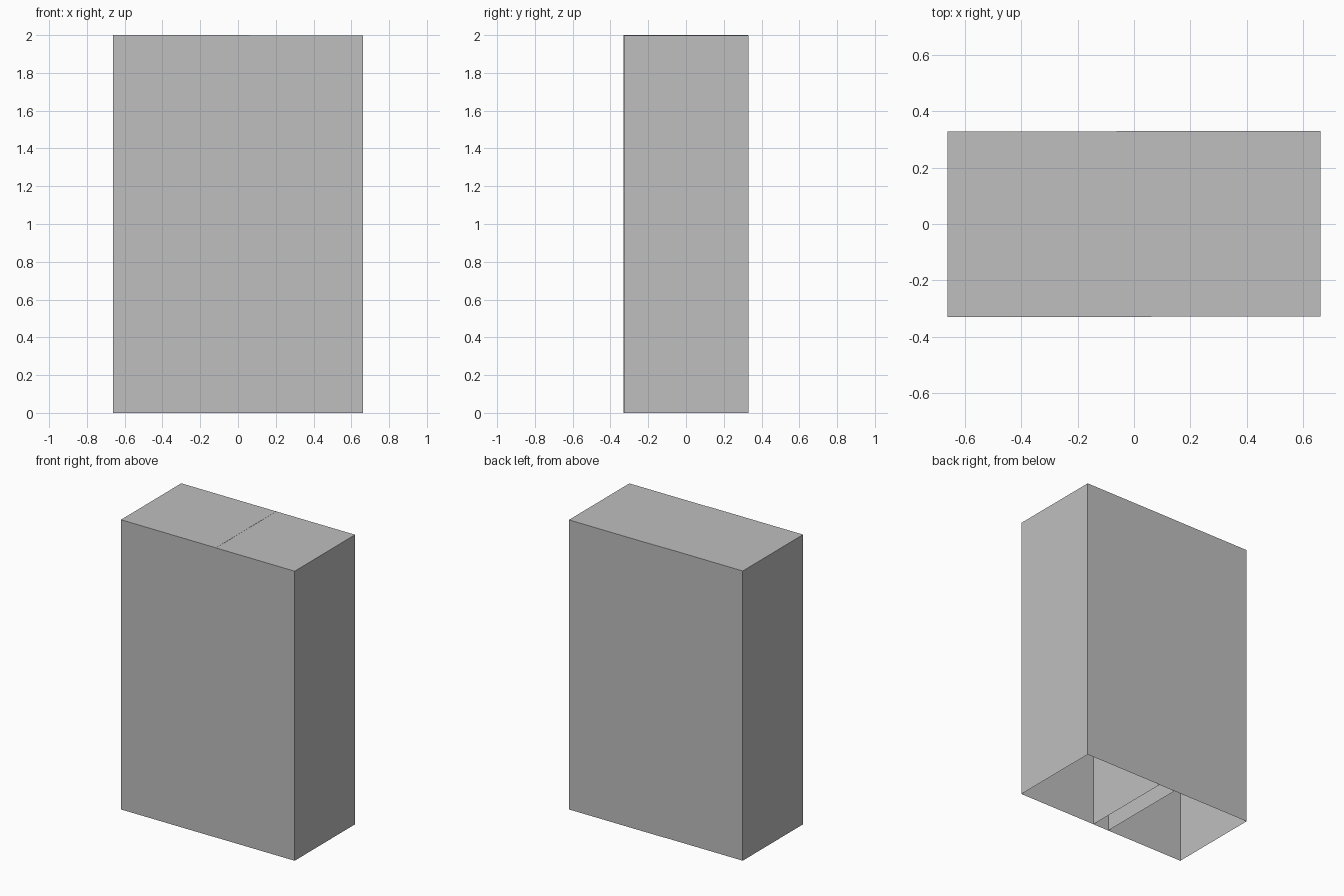
import bpy
import bmesh

if "Cube" in bpy.data.objects:
    bpy.data.objects.remove(bpy.data.objects["Cube"])

grey = bpy.data.materials.new("plain_grey")
grey.diffuse_color = (0.52, 0.52, 0.52, 1.0)
grey.use_nodes = True
grey.node_tree.nodes["Principled BSDF"].inputs["Base Color"].default_value = grey.diffuse_color


def open_box(name, x0, x1, y0, y1, z0, z1):
    """Thin-walled box without a floor."""
    bm = bmesh.new()
    bmesh.ops.create_cube(bm, size=1.0)
    for v in bm.verts:
        v.co.x = x1 if v.co.x > 0 else x0
        v.co.y = y1 if v.co.y > 0 else y0
        v.co.z = z1 if v.co.z > 0 else z0
    bm.normal_update()
    floor = [f for f in bm.faces if f.normal.z < -0.5]
    bmesh.ops.delete(bm, geom=floor, context='FACES_ONLY')
    mesh = bpy.data.meshes.new(name)
    bm.to_mesh(mesh)
    bm.free()
    mesh.materials.append(grey)
    obj = bpy.data.objects.new(name, mesh)
    bpy.context.collection.objects.link(obj)
    return obj


# Two open-bottomed shells that overlap in the middle
HALF_WIDTH, HALF_DEPTH, OVERLAP = 0.663, 0.33, 0.062
open_box("left_shell", -HALF_WIDTH, OVERLAP, -HALF_DEPTH, HALF_DEPTH - 0.002, 0.0, 2.0)
open_box("right_shell", -OVERLAP, HALF_WIDTH, -HALF_DEPTH + 0.001, HALF_DEPTH, 0.0, 1.999)
